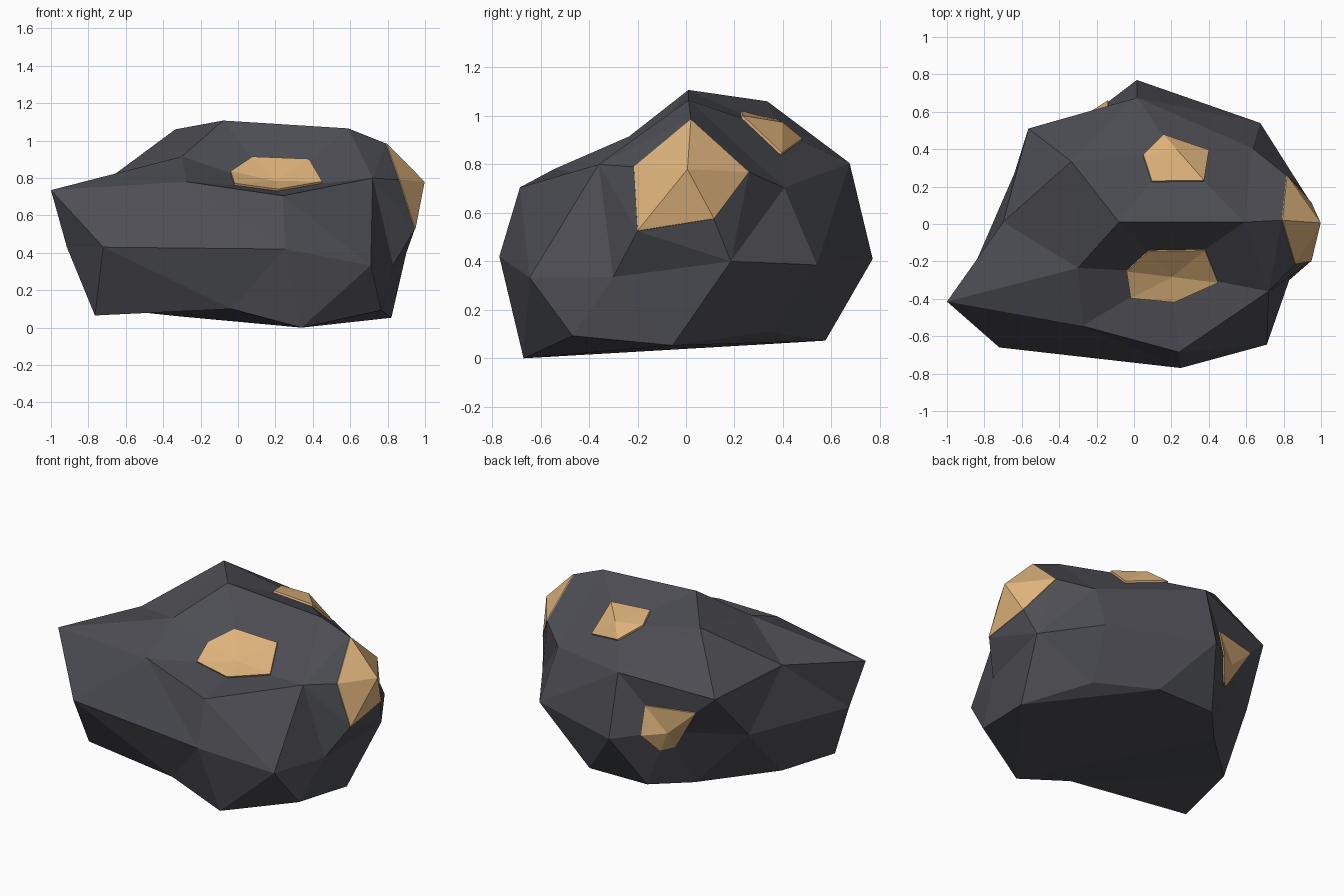
import bpy, bmesh
from mathutils import Vector

if "Cube" in bpy.data.objects:
    bpy.data.objects.remove(bpy.data.objects["Cube"])


def material(name, rgb):
    m = bpy.data.materials.new(name)
    m.diffuse_color = (*rgb, 1)
    m.use_nodes = True
    m.node_tree.nodes["Principled BSDF"].inputs["Base Color"].default_value = m.diffuse_color
    return m


def add_object(name, bm, mat):
    bmesh.ops.recalc_face_normals(bm, faces=bm.faces)
    me = bpy.data.meshes.new(name)
    bm.to_mesh(me)
    bm.free()
    me.materials.append(mat)
    ob = bpy.data.objects.new(name, me)
    bpy.context.collection.objects.link(ob)
    return ob


stone = material("dark_stone", (0.075, 0.076, 0.09))
ore = material("copper_ore", (0.73, 0.45, 0.20))

# Corner points of the boulder, by region
crown = dict(H=(-.30, -.235, .915), I=(-.08, .01, 1.107), J=(.59, .01, 1.065),
             K=(-.335, .335, 1.06), G=(-.275, -.545, .78), F=(.24, -.685, .705),
             E=(.72, -.36, .80), Q=(.635, .405, .703), O=(.015, .675, .805),
             L=(-.70, .01, .79), A=(-1, -.415, .735), M=(-.565, .51, .72))
waist = dict(B=(-.72, -.66, .43), C=(.25, -.77, .42), D=(.71, -.645, .333),
             S=(.83, -.30, .335), R=(.90, .185, .40), P=(.675, .54, .385),
             N=(.015, .77, .41), AA=(-.915, -.365, .43), BB=(-.64, .27, .42))
foot = dict(BL=(-.765, -.435, .065), CC=(-.035, -.62, .10), W=(.34, -.67, 0),
            V=(.765, -.468, .093), U=(.82, -.055, .053), T=(.60, .34, .11),
            X=(.29, .575, .073), Y=(-.12, .57, .075), Z=(-.312, .36, .06), ZZ=(-.69, 0, .10))
seats = dict(front=(.20, -.26, .745), top=(.22, .38, .94), back=(-.26, .56, .45))
side = dict(sj=(.79, .02, .985), sq=(.815, .26, .768), sr=(.945, .115, .575),
            ss=(.945, -.20, .525), se=(.86, -.215, .79), side=(.985, .005, .775))
pts = {k: Vector(v) for d in (crown, waist, foot, seats, side) for k, v in d.items()}

# Boulder: connect the corners over a sphere, then move them to their real places
middle = Vector((0, -.05, .47))
bm = bmesh.new()
corner = {k: bm.verts.new((p - middle).normalized()) for k, p in pts.items()}
bmesh.ops.convex_hull(bm, input=bm.verts[:])
for k, v in corner.items():
    v.co = pts[k]
edge = bm.edges.get((corner["G"], corner["CC"]))
if edge:  # the front ridge runs sideways, not down
    bmesh.ops.rotate_edges(bm, edges=[edge])
add_object("boulder", bm, stone)


def ore_patch(name, seat, rim, lift, peak):
    """Thin faceted plate spread around a boulder corner."""
    c = pts[seat]
    n = Vector()
    for a, b in zip(rim, rim[1:] + rim[:1]):
        n += (a - c).cross(b - c)
    n.normalize()
    if n.dot(c - middle) < 0:
        n = -n
    bm = bmesh.new()
    top = [bm.verts.new(p + n * lift) for p in rim]
    low = [bm.verts.new(p - n * .02) for p in rim]
    tip = bm.verts.new(c + n * peak)
    for i in range(len(rim)):
        j = (i + 1) % len(rim)
        bm.faces.new((tip, top[i], top[j]))
        bm.faces.new((top[i], low[i], low[j], top[j]))
    bm.faces.new(low[::-1])
    add_object(name, bm, ore)


def spokes(seat, **reach):
    """Rim points part way from a corner to its neighbours."""
    return [pts[seat].lerp(pts[k], f) for k, f in reach.items()]


# Ore patches
ore_patch("side_ore", "side", [pts[k] for k in ("sj", "sq", "sr", "ss", "se")], .004, .014)
ore_patch("front_ore", "front", spokes("front", I=.44, J=.46, E=.48, F=.36, G=.46, H=.48), .012, .045)
ore_patch("top_ore", "top", spokes("top", K=.31, O=.32, Q=.43, J=.41, I=.42), .012, .04)
ore_patch("back_ore", "back", spokes("back", O=.45, M=.6, Z=.3, Y=.36, N=.45), .008, .02)
